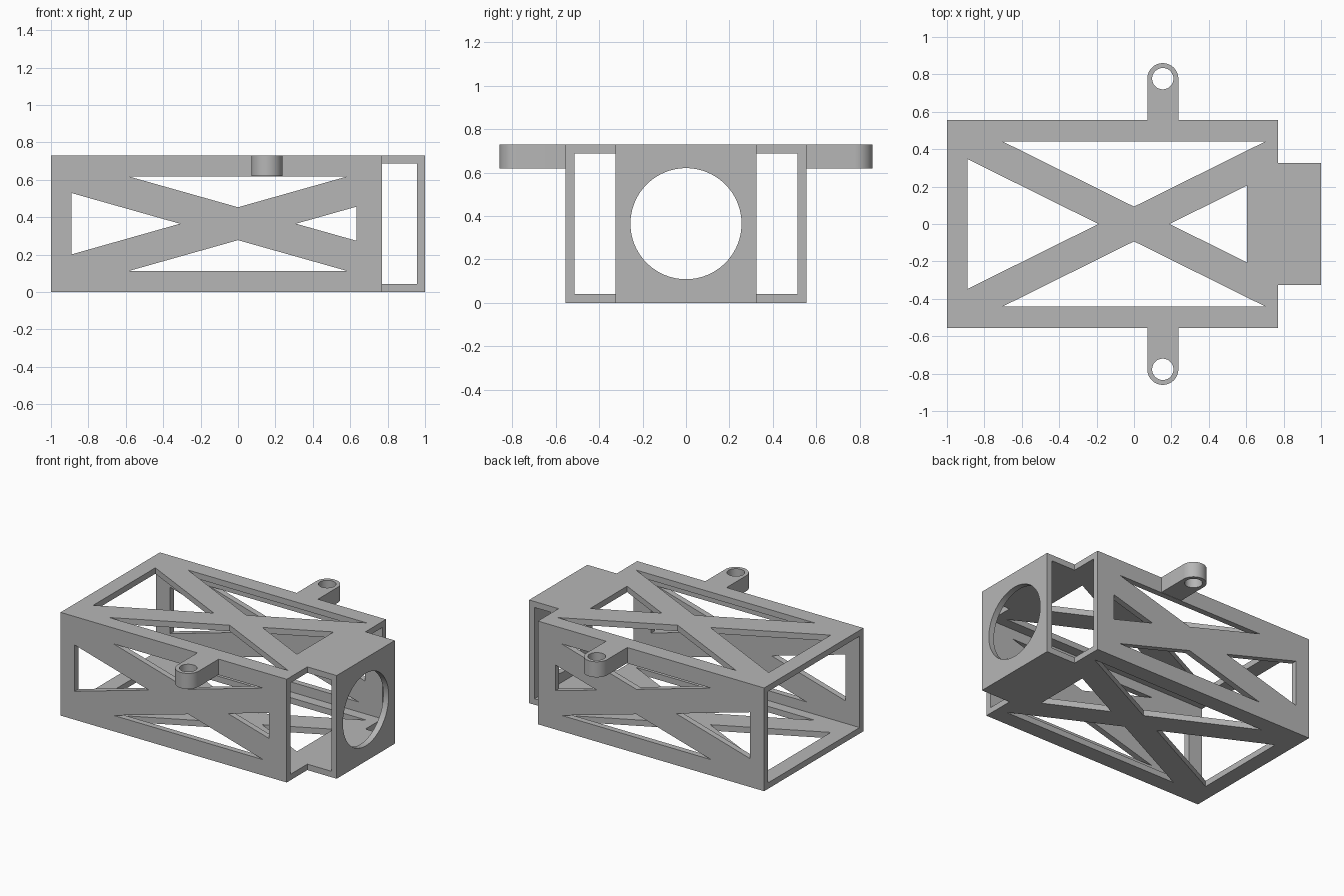
import bpy
import bmesh
import math
from mathutils import Vector

if "Cube" in bpy.data.objects:
    bpy.data.objects.remove(bpy.data.objects["Cube"], do_unlink=True)

HEIGHT, MID = 0.73, 0.365
WALL = 0.042
HALF_W, NOSE_W, STEP_X = 0.555, 0.325, 0.77

grey = bpy.data.materials.new("plain grey")
grey.use_nodes = True
colour = (0.47, 0.47, 0.47, 1)
grey.diffuse_color = colour
grey.node_tree.nodes["Principled BSDF"].inputs["Base Color"].default_value = colour


def prism(name, outline, low, high, axis="Z"):
    """Extrude a flat outline between two levels along an axis."""
    place = {"X": lambda a, b, d: (d, a, b),
             "Y": lambda a, b, d: (a, d, b),
             "Z": lambda a, b, d: (a, b, d)}[axis]
    bm = bmesh.new()
    face = bm.faces.new([bm.verts.new(place(a, b, low)) for a, b in outline])
    grown = bmesh.ops.extrude_face_region(bm, geom=[face])["geom"]
    bmesh.ops.translate(bm, vec=Vector(place(0, 0, high - low)),
                        verts=[v for v in grown if isinstance(v, bmesh.types.BMVert)])
    bmesh.ops.recalc_face_normals(bm, faces=bm.faces)
    mesh = bpy.data.meshes.new(name)
    bm.to_mesh(mesh)
    bm.free()
    mesh.materials.append(grey)
    obj = bpy.data.objects.new(name, mesh)
    bpy.context.collection.objects.link(obj)
    return obj


def arc(cx, cy, r, start, sweep, n):
    return [(cx + r * math.cos(start + sweep * i / n),
             cy + r * math.sin(start + sweep * i / n)) for i in range(n + 1)]


def circle(cx, cy, r, n=64):
    return arc(cx, cy, r, 0, math.tau, n)[:-1]


def rectangle(x0, x1, y0, y1):
    return [(x0, y0), (x1, y0), (x1, y1), (x0, y1)]


def combine(target, tool, operation):
    mod = target.modifiers.new(tool.name, "BOOLEAN")
    mod.object, mod.operation, mod.solver = tool, operation, "EXACT"
    graph = bpy.context.evaluated_depsgraph_get()
    result = bpy.data.meshes.new_from_object(target.evaluated_get(graph))
    target.modifiers.clear()
    target.data = result
    bpy.data.objects.remove(tool, do_unlink=True)


def truss_windows(mid, tip_x, left_half, right_x, right_half, long_x, tip, edge):
    """Four triangular windows that leave a cross brace between them."""
    windows = [[(-0.89, mid - left_half), (-tip_x, mid), (-0.89, mid + left_half)],
               [(tip_x, mid), (right_x, mid - right_half), (right_x, mid + right_half)]]
    for s in (-1, 1):
        windows.append([(-long_x, mid + s * edge), (long_x, mid + s * edge), (0, mid + s * tip)])
    return windows


# Outer block with the narrower nose
half = [(-1, -HALF_W), (STEP_X, -HALF_W), (STEP_X, -NOSE_W), (1, -NOSE_W)]
frame = prism("truss_frame", half + [(x, -y) for x, y in reversed(half)], 0, HEIGHT)

# Mounting ears on both sides
EAR_X, EAR_Y, EAR_R = 0.154, 0.777, 0.083
for s in (-1, 1):
    tip = arc(EAR_X, EAR_Y, EAR_R, 0, math.pi, 32)
    ear = [(EAR_X + EAR_R, 0.535)] + tip + [(EAR_X - EAR_R, 0.535)]
    combine(frame, prism("ear", [(x, s * y) for x, y in ear], 0.62, HEIGHT), "UNION")
    combine(frame, prism("ear_hole", circle(EAR_X, s * EAR_Y, 0.057, 48), 0.5, 0.9), "DIFFERENCE")

# Hollow interior, open at the rear and at the shoulders beside the nose
combine(frame, prism("cavity", rectangle(-1.2, 1 - WALL, WALL - HALF_W, HALF_W - WALL),
                     WALL, HEIGHT - WALL), "DIFFERENCE")

# Round opening in the nose plate
combine(frame, prism("nose_hole", circle(0, MID, 0.256, 96), 0.85, 1.1, "X"), "DIFFERENCE")

# Cross-braced windows in the top and bottom
for outline in truss_windows(0, 0.19, 0.347, 0.605, 0.206, 0.7, 0.093, 0.44):
    combine(frame, prism("deck_window", outline, -0.1, 0.9), "DIFFERENCE")

# Cross-braced windows in the two side walls
for outline in truss_windows(MID, 0.31, 0.164, 0.633, 0.091, 0.585, 0.088, 0.253):
    combine(frame, prism("side_window", outline, -0.6, 0.6, "Y"), "DIFFERENCE")

# Smooth the round parts and keep the corners sharp
bpy.ops.object.select_all(action="DESELECT")
frame.select_set(True)
bpy.context.view_layer.objects.active = frame
bpy.ops.object.shade_smooth_by_angle(angle=math.radians(20))
